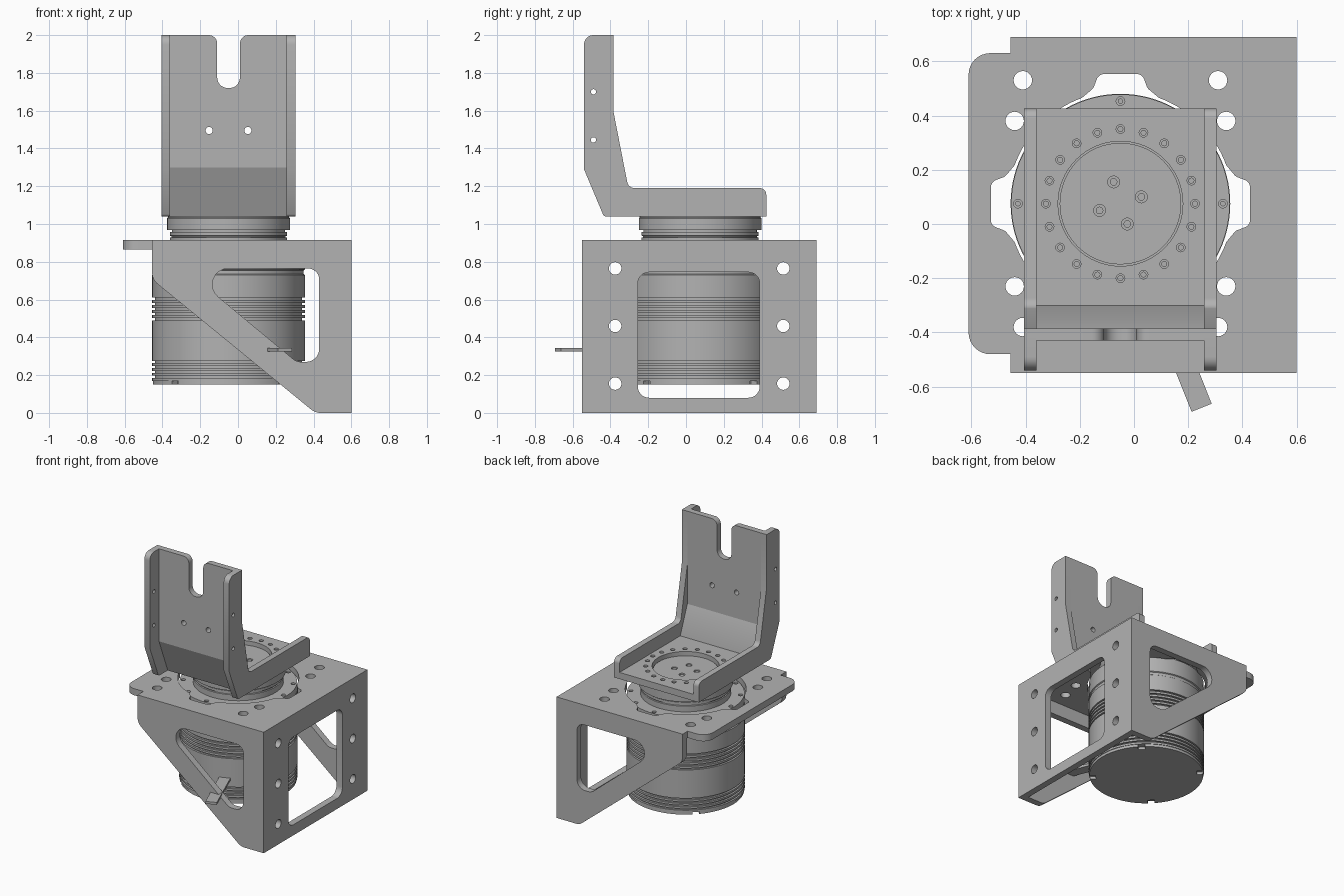
import bpy, bmesh
from math import sin, cos, tan, pi, radians
from mathutils import Matrix, Vector

if "Cube" in bpy.data.objects:
    bpy.data.objects.remove(bpy.data.objects["Cube"], do_unlink=True)

metal = bpy.data.materials.new("grey metal")
GREY = (0.45, 0.45, 0.45, 1)
metal.use_nodes = True
metal.diffuse_color = GREY
metal.node_tree.nodes["Principled BSDF"].inputs["Base Color"].default_value = GREY

AXIS = (-0.05, 0.075)   # motor axis in plan
parts = []


def add_object(name, mesh):
    mesh.materials.clear()
    mesh.materials.append(metal)
    obj = bpy.data.objects.new(name, mesh)
    bpy.context.collection.objects.link(obj)
    parts.append(obj)
    return obj


def circle(c, r, n=24):
    return [(c[0] + r * cos(2 * pi * i / n), c[1] + r * sin(2 * pi * i / n)) for i in range(n)]


def ring_points(count, r, start=0.0):
    return circle_rotated(AXIS, r, count, start)


def circle_rotated(c, r, n, start):
    return [(c[0] + r * cos(start + 2 * pi * i / n), c[1] + r * sin(start + 2 * pi * i / n))
            for i in range(n)]


def rounded(corners, steps=8):
    """Turn (u, v) or (u, v, radius) corners into an outline with filleted corners."""
    out = []
    for i, c in enumerate(corners):
        p = Vector(c[:2])
        if len(c) == 2:
            out.append(tuple(p))
            continue
        d1 = (Vector(corners[i - 1][:2]) - p).normalized()
        d2 = (Vector(corners[(i + 1) % len(corners)][:2]) - p).normalized()
        half = d1.angle(d2) / 2
        mid = p + (d1 + d2).normalized() * c[2] / sin(half)
        reach = c[2] / tan(half)
        s, e = p + d1 * reach - mid, p + d2 * reach - mid
        sweep = pi - 2 * half
        for k in range(steps + 1):
            f = k / steps
            w = (s * sin((1 - f) * sweep) + e * sin(f * sweep)) / sin(sweep)
            out.append(tuple(mid + w))
    return out


def plate(name, plane, lo, hi, outline, holes=()):
    """Extrude an outline with holes between lo and hi, across the given plane."""
    curve = bpy.data.curves.new(name, "CURVE")
    curve.dimensions, curve.fill_mode = "2D", "BOTH"
    curve.extrude = (hi - lo) / 2
    for pts in [outline, *holes]:
        sp = curve.splines.new("POLY")
        sp.points.add(len(pts) - 1)
        for q, (u, v) in zip(sp.points, pts):
            q.co = (u, v, 0, 1)
        sp.use_cyclic_u = True
    tmp = bpy.data.objects.new("tmp", curve)
    bpy.context.collection.objects.link(tmp)
    dg = bpy.context.evaluated_depsgraph_get()
    mesh = bpy.data.meshes.new_from_object(tmp.evaluated_get(dg))
    bpy.data.objects.remove(tmp, do_unlink=True)
    mid = (lo + hi) / 2
    x, y, z = Vector((1, 0, 0)), Vector((0, 1, 0)), Vector((0, 0, 1))
    cols = {"xy": (x, y, z, z * mid), "xz": (x, z, -y, y * mid), "yz": (y, z, x, x * mid)}[plane]
    m = Matrix([c.to_4d() for c in cols]).transposed()
    m[3] = (0, 0, 0, 1)
    bm = bmesh.new()
    bm.from_mesh(mesh)
    bm.transform(m)
    bmesh.ops.remove_doubles(bm, verts=bm.verts, dist=1e-5)
    bmesh.ops.recalc_face_normals(bm, faces=bm.faces)
    bm.to_mesh(mesh)
    bm.free()
    mesh.name = name
    return add_object(name, mesh)


def lathe(name, profile, steps=96):
    """Spin an (r, z) profile about the motor axis."""
    bm = bmesh.new()
    vs = [bm.verts.new((AXIS[0] + r, AXIS[1], z)) for r, z in profile]
    es = [bm.edges.new(p) for p in zip(vs, vs[1:])]
    bmesh.ops.spin(bm, geom=vs + es, cent=(*AXIS, 0), axis=(0, 0, 1), angle=2 * pi, steps=steps)
    bmesh.ops.remove_doubles(bm, verts=bm.verts, dist=1e-5)
    bmesh.ops.recalc_face_normals(bm, faces=bm.faces)
    mesh = bpy.data.meshes.new(name)
    bm.to_mesh(mesh)
    bm.free()
    return add_object(name, mesh)


def spun(points):
    """Repeat polar-placed (u, v[, r]) corners in four quadrants about the motor axis."""
    out = []
    for k in range(4):
        c, s = cos(k * pi / 2), sin(k * pi / 2)
        out += [(AXIS[0] + p[0] * c - p[1] * s, AXIS[1] + p[0] * s + p[1] * c, *p[2:]) for p in points]
    return out


def arc(r, a, b, n=16):
    return [(r * cos(radians(a + (b - a) * i / n)), r * sin(radians(a + (b - a) * i / n)))
            for i in range(n + 1)]


# Base bracket: top plate with the notched motor opening
opening = rounded(spun([(0.425, -0.10, 0.03), (0.478, -0.08, 0.03), (0.478, 0.08, 0.03),
                        (0.425, 0.10, 0.03)] + arc(0.415, 20, 70)))
mounts = [(x, y) for x in (-0.41, 0.31) for y in (-0.38, 0.53)]
mounts += [(x, y) for x in (-0.44, 0.34) for y in (-0.23, 0.38)]
plate("bracket_top", "xy", 0.865, 0.915,
      rounded([(0.6, -0.55), (0.6, 0.69), (-0.455, 0.69), (-0.455, 0.63), (-0.61, 0.63, 0.08),
               (-0.61, -0.48, 0.08), (-0.455, -0.48), (-0.455, -0.55)]),
      [opening] + [circle(p, 0.034) for p in mounts])

# Base bracket: triangular side walls and the windowed end wall
for name, y in (("bracket_front_wall", -0.55), ("bracket_back_wall", 0.64)):
    plate(name, "xz", y, y + 0.05,
          rounded([(-0.455, 0.865), (-0.455, 0.706, 0.08), (0.409, 0, 0.08), (0.6, 0), (0.6, 0.865)]),
          [rounded([(0.43, 0.765, 0.06), (0.43, 0.27, 0.07), (0.31, 0.27, 0.07),
                    (-0.286, 0.765, 0.085)])])
plate("bracket_end_wall", "yz", 0.55, 0.6,
      [(-0.5, 0), (0.64, 0), (0.64, 0.865), (-0.5, 0.865)],
      [rounded([(y, z, 0.06) for y, z in ((-0.255, 0.08), (0.39, 0.08), (0.39, 0.745), (-0.255, 0.745))])]
      + [circle((y, z), 0.033) for y in (-0.375, 0.515) for z in (0.155, 0.46, 0.765)])

# Motor: notched bottom, ribbed body, drilled flange, neck
plate("motor_bottom", "xy", 0.15, 0.17,
      spun(arc(0.4, -41.5, 41.5, 24) + [(0.27, 0.235), (0.235, 0.27)]))
profile = [(0, 0.17), (0.405, 0.17)]
for start, count, pitch in ((0.185, 4, 0.026), (0.49, 5, 0.027)):
    for i in range(count):
        z = start + i * pitch
        profile += [(0.405, z), (0.39, z), (0.39, z + 0.012), (0.405, z + 0.012)]
profile += [(0.405, 0.73), (0.398, 0.735), (0.398, 0.755), (0.405, 0.76), (0.405, 0.83), (0, 0.83)]
lathe("motor_body", profile)
plate("motor_flange", "xy", 0.83, 0.885, circle(AXIS, 0.403, 96),
      [circle(p, 0.016, 16) for p in ring_points(12, 0.378)])
lathe("motor_neck", [(0, 0.885), (0.31, 0.885), (0.31, 0.928), (0.302, 0.93), (0.302, 0.936),
                     (0.31, 0.938), (0.31, 0.957), (0.3, 0.957), (0.3, 0.967), (0.325, 0.967),
                     (0.325, 1.03), (0.32, 1.035), (0.32, 1.04), (0, 1.04)])
hub_holes = [(-0.075, 0.155), (0.027, 0.1), (-0.127, 0.05), (-0.025, 0)]
plate("motor_hub", "xy", 1.04, 1.06, circle(AXIS, 0.224, 64),
      [circle(p, 0.022, 16) for p in hub_holes])

# Screws sunk into the hub and the arm floor
bolt_ring = ring_points(20, 0.275, pi / 2)
for name, pts, r, top in (("hub_screw", hub_holes, 0.014, 1.055), ("arm_screw", bolt_ring, 0.011, 1.08),
                          ("flange_screw", ring_points(12, 0.378), 0.010, 0.875)):
    for p in pts:
        plate(name, "xy", top - 0.05, top, circle(p, r, 12))

# Thin lever sticking out of the motor
d = Vector((0.37, -0.93)).normalized()
n = Vector((-d.y, d.x)) * 0.04
c = Vector(AXIS)
plate("lever", "xy", 0.325, 0.343,
      [tuple(c + d * a + n * b) for a, b in ((0.39, -1), (0.81, -1), (0.81, 1), (0.39, 1))])

# Arm: floor, sloped bend, slotted upright
LEFT, RIGHT = -0.36, 0.258
plate("arm_floor", "xy", 1.04, 1.09,
      [(LEFT, -0.3), (RIGHT, -0.3), (RIGHT, 0.425), (LEFT, 0.425)],
      [circle(AXIS, 0.23, 64)] + [circle(p, 0.016, 16) for p in bolt_ring])
plate("arm_bend", "yz", LEFT, RIGHT,
      [(-0.385, 1.3), (-0.43, 1.3), (-0.325, 1.04), (-0.3, 1.04), (-0.3, 1.09)])
plate("arm_upright", "xz", -0.43, -0.385,
      rounded([(LEFT, 1.3), (RIGHT, 1.3), (RIGHT, 2), (0.01, 2, 0.045), (0.01, 1.72, 0.055),
               (-0.11, 1.72, 0.055), (-0.11, 2, 0.045), (LEFT, 2)]),
      [circle((x, 1.495), 0.019, 16) for x in (-0.153, 0.052)])

# Arm side flanges
flange = rounded([(0.425, 1.04), (0.425, 1.19, 0.035), (-0.305, 1.19, 0.04), (-0.385, 1.6),
                  (-0.385, 2), (-0.54, 2, 0.05), (-0.54, 1.29), (-0.435, 1.04, 0.02)])
for name, lo, hi in (("arm_right_flange", -0.405, LEFT), ("arm_left_flange", RIGHT, 0.304)):
    plate(name, "yz", lo, hi, flange, [circle((-0.49, z), 0.014, 16) for z in (1.445, 1.7)])

# Smooth curved walls, keep edges sharp
bpy.ops.object.select_all(action="DESELECT")
for obj in parts:
    obj.select_set(True)
bpy.context.view_layer.objects.active = parts[0]
bpy.ops.object.shade_smooth_by_angle(angle=radians(30))
